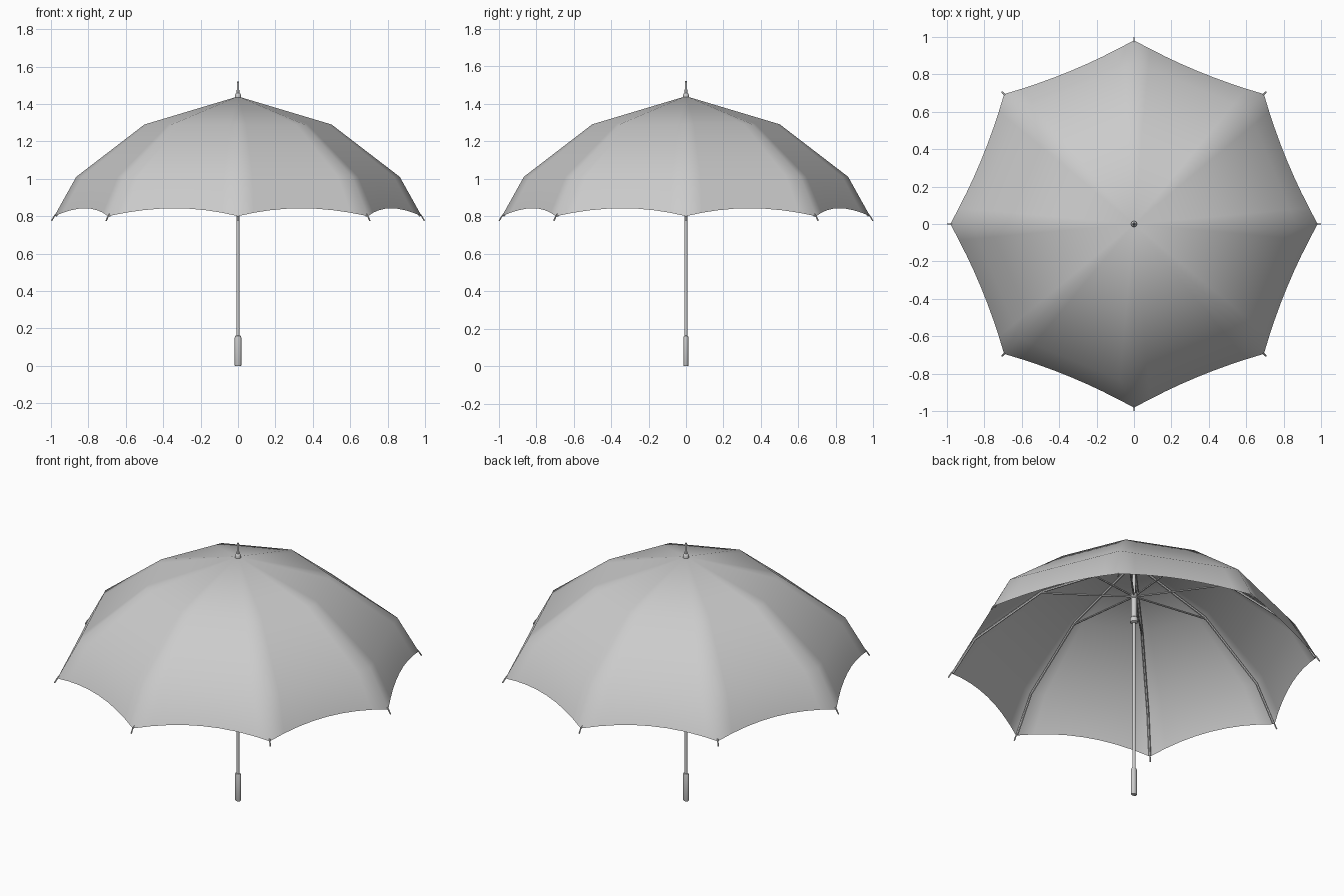
import bpy, bmesh, math
from mathutils import Vector, Matrix

cube = bpy.data.objects.get("Cube")
if cube:
    bpy.data.objects.remove(cube, do_unlink=True)

grey = bpy.data.materials.new("plain grey")
grey.use_nodes = True
grey.diffuse_color = (0.6, 0.6, 0.6, 1)
grey.node_tree.nodes["Principled BSDF"].inputs["Base Color"].default_value = (0.6, 0.6, 0.6, 1)

PANELS = 8
RIB = [(0, 1.44), (0.5, 1.29), (0.865, 1.01), (0.982, 0.80)]


def finish(name, bm, smooth=None):
    bmesh.ops.recalc_face_normals(bm, faces=bm.faces)
    mesh = bpy.data.meshes.new(name)
    bm.to_mesh(mesh)
    bm.free()
    mesh.materials.append(grey)
    ob = bpy.data.objects.new(name, mesh)
    bpy.context.collection.objects.link(ob)
    if smooth:
        bpy.ops.object.select_all(action='DESELECT')
        ob.select_set(True)
        bpy.context.view_layer.objects.active = ob
        bpy.ops.object.shade_smooth_by_angle(angle=math.radians(smooth))
    return ob


def lathe(name, profile, flat=1.0, sides=16):
    """Closed turned part from (radius, height) pairs, optionally flattened in y."""
    bm = bmesh.new()
    rings = []
    for r, z in profile:
        angles = [2 * math.pi * i / sides for i in range(sides)]
        rings.append([bm.verts.new((r * math.cos(a), r * flat * math.sin(a), z)) for a in angles])
    for low, high in zip(rings, rings[1:]):
        for i in range(sides):
            j = (i + 1) % sides
            bm.faces.new((low[i], low[j], high[j], high[i]))
    bm.faces.new(rings[0][::-1])
    bm.faces.new(rings[-1])
    return finish(name, bm, 40)


def bars(name, path, radius, sides=6):
    """A bent rod in the (distance, height) plane, repeated at every rib."""
    bm = bmesh.new()
    pts = [Vector((d, 0, z)) for d, z in path]
    for k in range(PANELS):
        turn = Matrix.Rotation(2 * math.pi * k / PANELS, 3, 'Z')
        rings = []
        for i, p in enumerate(pts):
            along = (pts[min(i + 1, len(pts) - 1)] - pts[max(i - 1, 0)]).normalized()
            side = Vector((0, 1, 0))
            up = along.cross(side)
            rings.append([bm.verts.new(turn @ (p + radius * (side * math.cos(a) + up * math.sin(a))))
                          for a in (2 * math.pi * s / sides for s in range(sides))])
        for low, high in zip(rings, rings[1:]):
            for s in range(sides):
                t = (s + 1) % sides
                bm.faces.new((low[s], low[t], high[t], high[s]))
        bm.faces.new(rings[0][::-1])
        bm.faces.new(rings[-1])
    return finish(name, bm, 50)


# Canopy: flat gores between the ribs, with the hem cut back in a shallow arc
STEPS = 8
bm = bmesh.new()
apex = bm.verts.new((0, 0, RIB[0][1]))
columns = []
for k in range(PANELS):
    for s in range(STEPS):
        t = s / STEPS
        a, b = (2 * math.pi * (k + e) / PANELS for e in (0, 1))
        across = Vector((math.cos(a), math.sin(a), 0)).lerp(Vector((math.cos(b), math.sin(b), 0)), t)
        pts = [across * r + Vector((0, 0, z)) for r, z in RIB[1:]]
        pts[-1] = pts[-1].lerp(pts[-2], 0.2 * 4 * t * (1 - t))
        columns.append([bm.verts.new(p) for p in pts])
for i, col in enumerate(columns):
    nxt = columns[(i + 1) % len(columns)]
    bm.faces.new((apex, col[0], nxt[0]))
    for j in range(len(col) - 1):
        bm.faces.new((col[j], col[j + 1], nxt[j + 1], nxt[j]))
finish("canopy", bm, 80)

# Frame under the canopy
bars("ribs", [(0.01, 1.425), (0.495, 1.279), (0.856, 1.003), (0.974, 0.80)], 0.007)
bars("rib_tips", [(0.972, 0.812), (0.982, 0.80), (0.997, 0.775)], 0.004)
bars("stretchers", [(0.012, 1.225), (0.495, 1.272)], 0.005)

# Shaft with its sliding runner, top hub, ferrule and flattened grip
lathe("shaft", [(0.0085, 0.1), (0.0085, 1.44)])
lathe("runner", [(0.012, 1.06), (0.021, 1.065), (0.021, 1.09), (0.016, 1.095),
                 (0.016, 1.21), (0.022, 1.215), (0.022, 1.235), (0.012, 1.24)])
lathe("top_hub", [(0.014, 1.39), (0.02, 1.395), (0.02, 1.425), (0.012, 1.43)])
lathe("ferrule", [(0.016, 1.43), (0.016, 1.447), (0.012, 1.455), (0.007, 1.458),
                  (0.006, 1.51), (0.004, 1.52)])
lathe("grip", [(0.016, 0), (0.018, 0.004), (0.018, 0.15), (0.015, 0.16), (0.009, 0.163)], flat=0.75)
